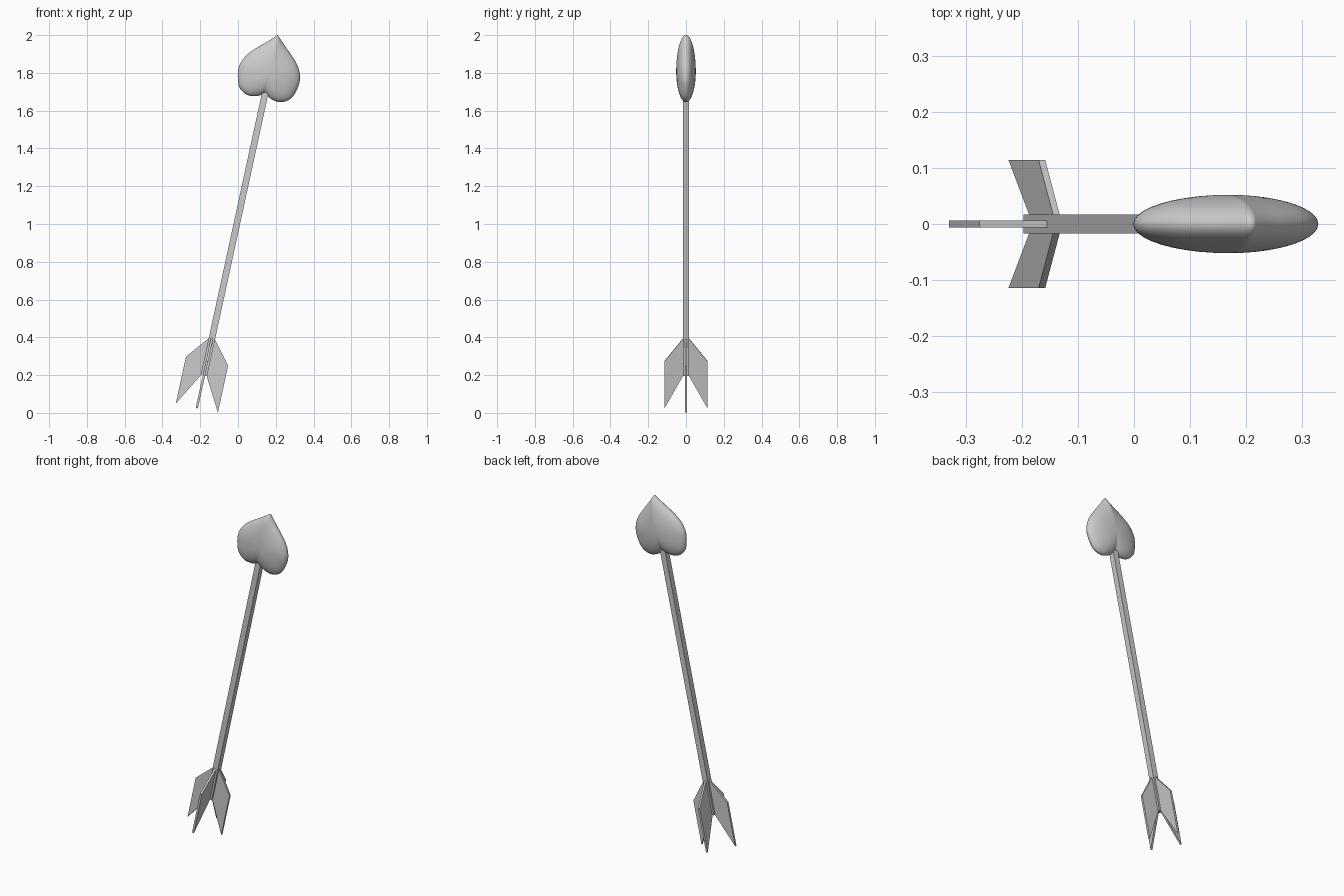
import bpy, bmesh, math
from mathutils import Matrix, Vector

if "Cube" in bpy.data.objects:
    bpy.data.objects.remove(bpy.data.objects["Cube"])

# Arrow is modelled upright (z along the shaft), then tilted into place
TILT = Matrix.Translation((-0.18, 0, 0.2)) @ Matrix.Rotation(math.radians(12.24), 4, 'Y')


def finish(name, bm, smooth=False):
    bm.transform(TILT)
    bmesh.ops.recalc_face_normals(bm, faces=bm.faces)
    for f in bm.faces:
        f.smooth = smooth
    me = bpy.data.meshes.new(name)
    bm.to_mesh(me)
    bm.free()
    ob = bpy.data.objects.new(name, me)
    bpy.context.collection.objects.link(ob)
    return ob


def spline(pts, n):
    """Catmull-Rom curve through pts, end point left out."""
    p = [Vector(q) for q in pts]
    p = [2 * p[0] - p[1]] + p + [2 * p[-1] - p[-2]]
    out = []
    for a, b, c, d in zip(p, p[1:], p[2:], p[3:]):
        for i in range(n):
            t = i / n
            out.append(0.5 * (2 * b + (c - a) * t + (2 * a - 5 * b + 4 * c - d) * t**2
                              + (3 * b - a - 3 * c + d) * t**3))
    return out


# Square shaft, ending just inside the heart
bm = bmesh.new()
bmesh.ops.create_cube(bm, size=1, matrix=Matrix.Translation((0, 0, 0.78))
                      @ Matrix.Diagonal((0.034, 0.034, 1.56, 1)))
finish("shaft", bm)

# Four swept fletching fins
FIN = [(0.014, 0.2), (0.114, 0.075), (0.114, -0.179), (0.014, 0.0)]
for k in range(4):
    bm = bmesh.new()
    front = [bm.verts.new((u, -0.006, t)) for u, t in FIN]
    back = [bm.verts.new((u, 0.006, t)) for u, t in FIN]
    bm.faces.new(front)
    bm.faces.new(back[::-1])
    for i in range(4):
        j = (i + 1) % 4
        bm.faces.new((front[i], back[i], back[j], front[j]))
    bm.transform(Matrix.Rotation(k * math.pi / 2, 4, 'Z'))
    finish(f"fin_{k + 1}", bm)

# Inflated heart head: the outline shrinks towards its middle as it rises
HALF = [(0, 1.842), (0.046, 1.797), (0.087, 1.760), (0.134, 1.710), (0.161, 1.656),
        (0.164, 1.601), (0.142, 1.532), (0.094, 1.499), (0.04, 1.503), (0, 1.526)]
right = spline(HALF, 5)
left = spline([(-u, t) for u, t in HALF[::-1]], 5)
outline = right + left
MID = Vector((0, 1.645))
DEPTH, RINGS = 0.052, 20
bm = bmesh.new()
rings = []
for r in range(1, RINGS):
    phi = math.pi * r / RINGS
    ring = []
    for p in outline:
        q = MID + (p - MID) * math.sin(phi)
        ring.append(bm.verts.new((q.x, -DEPTH * math.cos(phi), q.y)))
    rings.append(ring)
n = len(outline)
for a, b in zip(rings, rings[1:]):
    for i in range(n):
        j = (i + 1) % n
        bm.faces.new((a[i], a[j], b[j], b[i]))
for ring, y in ((rings[0], -DEPTH), (rings[-1], DEPTH)):
    pole = bm.verts.new((MID.x, y, MID.y))
    for i in range(n):
        bm.faces.new((pole, ring[i], ring[(i + 1) % n]))
finish("heart_head", bm, smooth=True)
